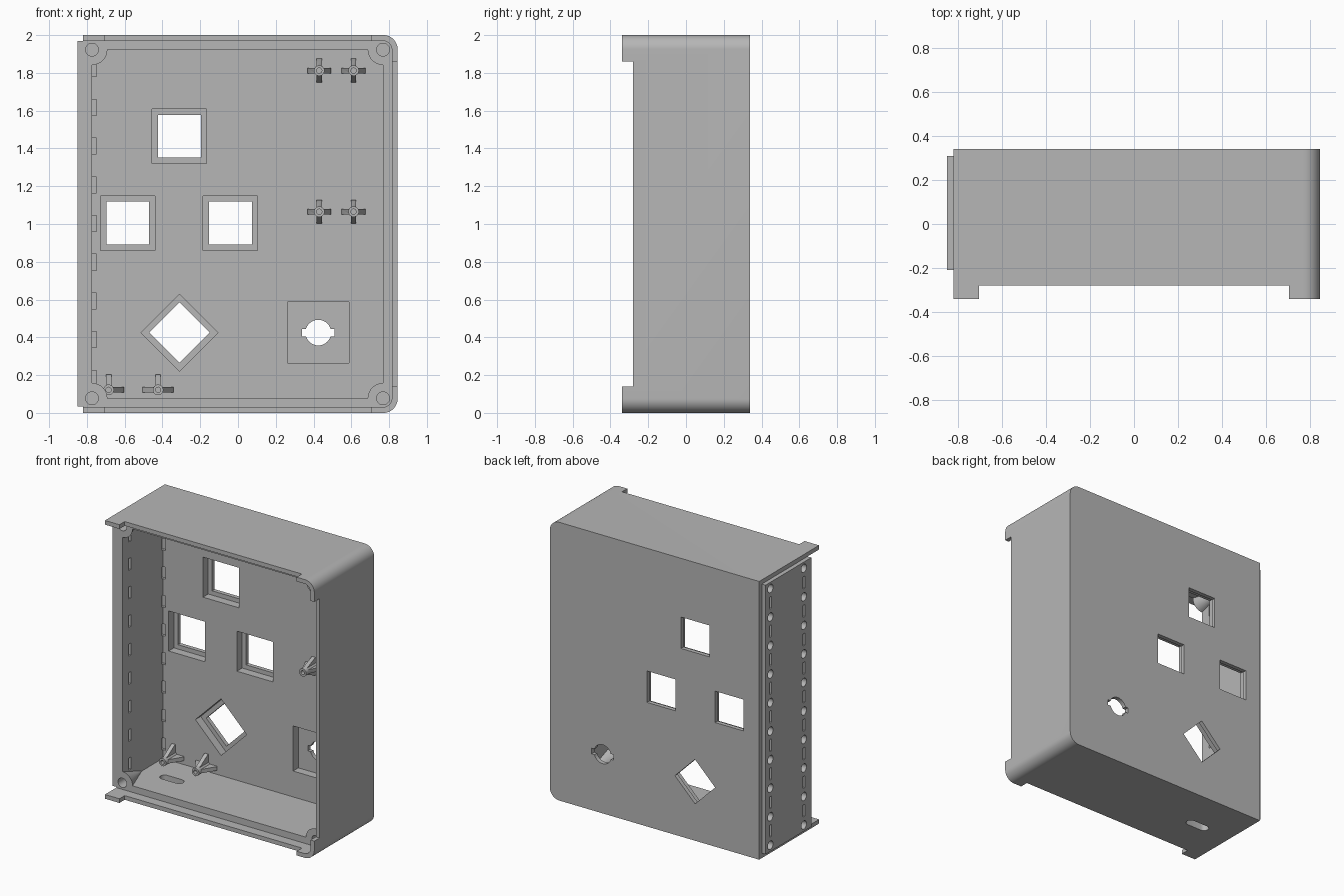
import bpy, bmesh, math

if "Cube" in bpy.data.objects:
    bpy.data.objects.remove(bpy.data.objects["Cube"])

grey = bpy.data.materials.new("plain_grey")
grey.diffuse_color = (0.47, 0.47, 0.47, 1)
grey.use_nodes = True
grey.node_tree.nodes["Principled BSDF"].inputs["Base Color"].default_value = grey.diffuse_color


def finish(name, bm):
    bmesh.ops.recalc_face_normals(bm, faces=bm.faces)
    me = bpy.data.meshes.new(name)
    bm.to_mesh(me)
    bm.free()
    me.materials.append(grey)
    ob = bpy.data.objects.new(name, me)
    bpy.context.collection.objects.link(ob)
    return ob


def prism(name, pts, a, b, axis="y"):
    """Extrude a 2D outline from a to b along an axis."""
    place = {"x": lambda p, t: (t, p[0], p[1]),
             "y": lambda p, t: (p[0], t, p[1]),
             "z": lambda p, t: (p[0], p[1], t)}[axis]
    bm = bmesh.new()
    lo = [bm.verts.new(place(p, a)) for p in pts]
    hi = [bm.verts.new(place(p, b)) for p in pts]
    bm.faces.new(lo)
    bm.faces.new(hi)
    for i in range(len(pts)):
        j = (i + 1) % len(pts)
        bm.faces.new((lo[i], lo[j], hi[j], hi[i]))
    return finish(name, bm)


def rect(x0, x1, z0, z1):
    return [(x0, z0), (x1, z0), (x1, z1), (x0, z1)]


def right_rounded(x0, x1, z0, z1, r, n=12):
    pts = [(x0, z1), (x0, z0)]
    for cz, start in ((z0 + r, -90), (z1 - r, 0)):
        for i in range(n + 1):
            t = math.radians(start + 90 * i / n)
            pts.append((x1 - r + r * math.cos(t), cz + r * math.sin(t)))
    return pts


def circle(cx, cz, r, n=32):
    return [(cx + r * math.cos(2 * math.pi * i / n), cz + r * math.sin(2 * math.pi * i / n))
            for i in range(n)]


def square(cx, cz, half, turn=0):
    return [(cx + half * math.sqrt(2) * math.cos(math.radians(45 + turn + 90 * i)),
             cz + half * math.sqrt(2) * math.sin(math.radians(45 + turn + 90 * i))) for i in range(4)]


def capsule(cx, cy, length, width, n=10):
    r, pts = width / 2, []
    for s, start in ((1, -90), (-1, 90)):
        for i in range(n + 1):
            t = math.radians(start + 180 * i / n)
            pts.append((cx + s * (length / 2 - r) + r * math.cos(t), cy + r * math.sin(t)))
    return pts


def boolean(target, tool, op="DIFFERENCE"):
    m = target.modifiers.new("cut", "BOOLEAN")
    m.operation, m.object, m.solver = op, tool, "EXACT"
    bpy.context.view_layer.objects.active = target
    bpy.ops.object.modifier_apply(modifier=m.name)
    bpy.data.objects.remove(tool)


def smooth(ob):
    bpy.ops.object.select_all(action="DESELECT")
    ob.select_set(True)
    bpy.context.view_layer.objects.active = ob
    bpy.ops.object.shade_smooth_by_angle(angle=math.radians(30))


# Box shell, with the front trimmed back except at the four corner lugs
shell = prism("enclosure_shell", right_rounded(-0.82, 0.845, 0, 2, 0.075), -0.34, 0.34)
boolean(shell, prism("trim", rect(-0.705, 0.705, -0.1, 2.1), -0.5, -0.28))
boolean(shell, prism("trim", rect(-1, 1, 0.14, 1.86), -0.5, -0.28))

# Lid ledge, open on the left
boolean(shell, prism("lid_ledge", right_rounded(-1, 0.815, 0.03, 1.97, 0.05), -0.55, -0.21))

# Raised plate on the left side
boolean(shell, prism("side_plate", rect(-0.21, 0.31, 0.035, 1.97), -0.85, -0.80, "x"), "UNION")

# Cavity, leaving tapered screw bosses in the corners
corners = [(x, z) for x in (-0.773, 0.768) for z in (0.077, 1.923)]
cavity = prism("cavity", rect(-0.773, 0.768, 0.077, 1.923), -0.3, 0.25)
for x, z in corners:
    bm = bmesh.new()
    rings = []
    for y, r in ((-0.35, 0.133), (0.0, 0.004)):
        rings.append([bm.verts.new((px, y, pz)) for px, pz in circle(x, z, r)])
    bm.faces.new(rings[0])
    bm.faces.new(rings[1])
    for i in range(32):
        j = (i + 1) % 32
        bm.faces.new((rings[0][i], rings[0][j], rings[1][j], rings[1][i]))
    boolean(cavity, finish("boss", bm))
boolean(shell, cavity)
for x, z in corners:
    boolean(shell, prism("screw_hole", circle(x, z, 0.034, 24), -0.3, -0.09))

# Windows with recessed frames in the back panel
for x, z, turn in ((-0.31, 1.465, 0), (-0.583, 1.005, 0), (-0.04, 1.005, 0), (-0.31, 0.425, 45)):
    boolean(shell, prism("frame", square(x, z, 0.144, turn), 0.2, 0.31))
    boolean(shell, prism("window", square(x, z, 0.113, turn), 0.2, 0.4))

# Keyed round hole in a square recess
boolean(shell, prism("key_recess", square(0.425, 0.425, 0.162), 0.2, 0.31))
boolean(shell, prism("key_hole", circle(0.425, 0.425, 0.068), 0.2, 0.4))
boolean(shell, prism("key_tabs", rect(0.338, 0.512, 0.405, 0.445), 0.2, 0.4))

# Cable slot through the floor
boolean(shell, prism("cable_slot", capsule(-0.54, 0.02, 0.18, 0.065), -0.1, 0.2, "z"))

# Two columns of alternating holes and slots in the left side
for y in (-0.125, 0.255):
    for i in range(10):
        z = 0.08 + 0.205 * i
        boolean(shell, prism("blind_hole", circle(y, z, 0.03, 20), -0.9, -0.81, "x"))
        if i < 9:
            boolean(shell, prism("slot", rect(y - 0.012, y + 0.012, z + 0.06, z + 0.145),
                                 -0.9, -0.75, "x"))
smooth(shell)


# Finned standoffs on the inside of the back panel
def standoff(x, z, reach, angles):
    post = prism("standoff", circle(x, z, 0.028, 24), 0.12, 0.27)
    for a in angles:
        fin = prism("fin", [(0.0, 0.27), (0.0, 0.145), (0.022, 0.145), (reach, 0.24), (reach, 0.27)],
                    -0.014, 0.014, "z")
        c, s = math.cos(math.radians(a)), math.sin(math.radians(a))
        for v in fin.data.vertices:
            r, y, t = v.co
            v.co = (x + r * c - t * s, y, z + r * s + t * c)
        bm = bmesh.new()
        bm.from_mesh(fin.data)
        bmesh.ops.recalc_face_normals(bm, faces=bm.faces)
        bm.to_mesh(fin.data)
        bm.free()
        boolean(post, fin, "UNION")
    boolean(post, prism("pilot_hole", circle(x, z, 0.014, 16), 0.05, 0.23))
    smooth(post)


for x in (0.43, 0.612):
    for z in (1.065, 1.812):
        standoff(x, z, 0.063, (0, 90, 180, 270))
standoff(-0.685, 0.122, 0.082, (0, 90))
standoff(-0.423, 0.122, 0.082, (0, 90, 180))
